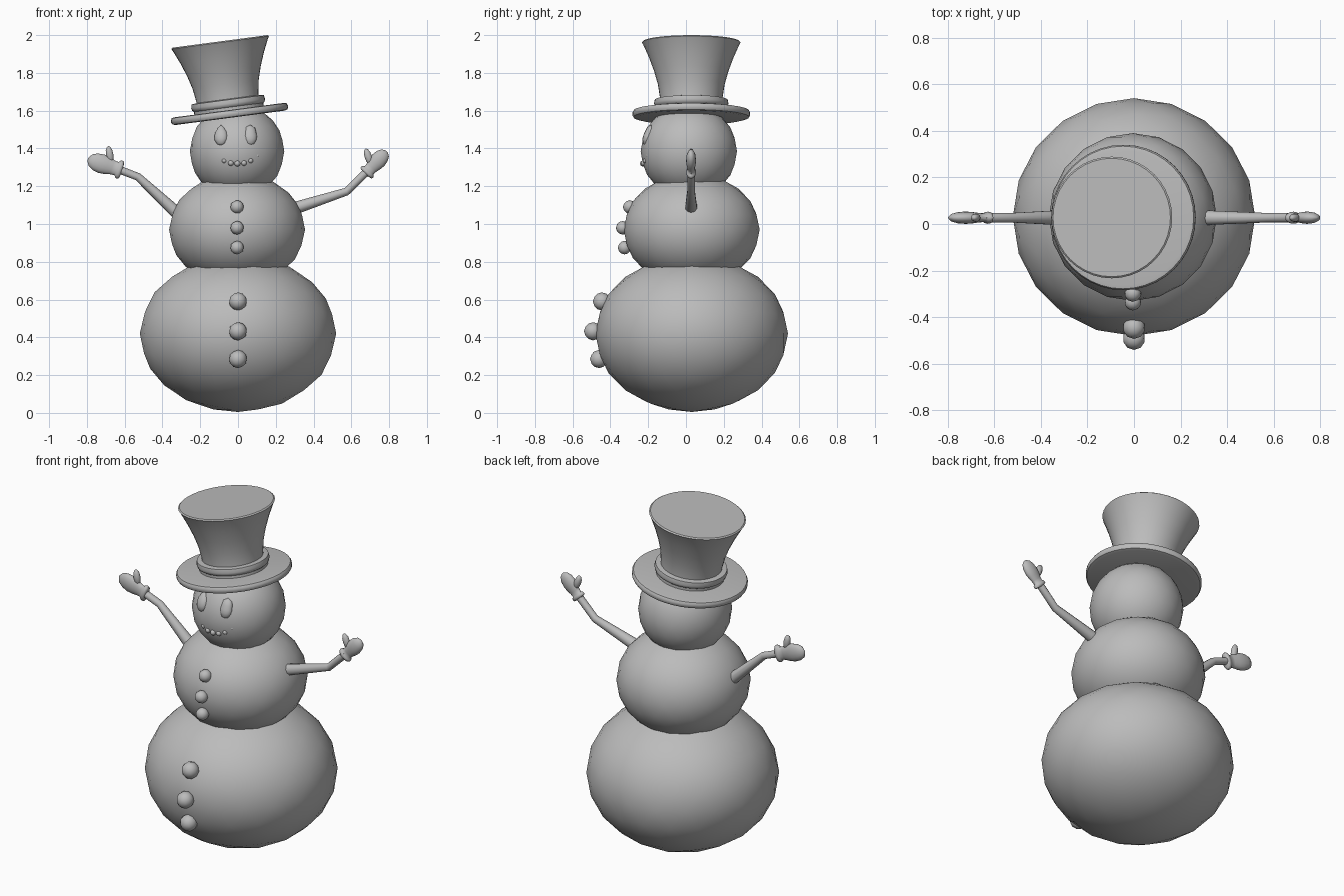
import bpy, bmesh, math
from mathutils import Vector, Matrix

cube = bpy.data.objects.get("Cube")
if cube:
    bpy.data.objects.remove(cube)

grey = bpy.data.materials.new("plain grey")
grey.use_nodes = True
COLOUR = (0.5, 0.5, 0.5, 1)
grey.diffuse_color = COLOUR
grey.node_tree.nodes["Principled BSDF"].inputs["Base Color"].default_value = COLOUR


def finish(name, bm, matrix=Matrix(), sharp_angle=180):
    bmesh.ops.transform(bm, matrix=matrix, verts=bm.verts)
    bmesh.ops.recalc_face_normals(bm, faces=bm.faces)
    mesh = bpy.data.meshes.new(name)
    bm.to_mesh(mesh)
    bm.free()
    mesh.materials.append(grey)
    obj = bpy.data.objects.new(name, mesh)
    bpy.context.collection.objects.link(obj)
    bpy.ops.object.select_all(action='DESELECT')
    obj.select_set(True)
    bpy.context.view_layer.objects.active = obj
    bpy.ops.object.shade_smooth_by_angle(angle=math.radians(sharp_angle))
    return obj


def ball(name, centre, radii, detail=3, turn=Matrix()):
    bm = bmesh.new()
    bmesh.ops.create_icosphere(bm, subdivisions=detail, radius=1)
    finish(name, bm, Matrix.Translation(centre) @ turn @ Matrix.Diagonal((*radii, 1)))


def skin_rings(bm, rings):
    for a, b in zip(rings, rings[1:]):
        for i in range(len(a)):
            j = (i + 1) % len(a)
            bm.faces.new((a[i], a[j], b[j], b[i]))
    bm.faces.new(rings[0])
    bm.faces.new(rings[-1])


def lathe(name, profile, matrix, sides=32, sharp_angle=40):
    """Revolve (radius, height) pairs about local z."""
    bm = bmesh.new()
    rings = []
    for r, h in profile:
        angles = [math.tau * i / sides for i in range(sides)]
        rings.append([bm.verts.new((r * math.cos(a), r * math.sin(a), h)) for a in angles])
    skin_rings(bm, rings)
    return finish(name, bm, matrix, sharp_angle)


def tube(name, path, radii, sides=10):
    """Tapered limb along a path in the xz plane."""
    bm = bmesh.new()
    points = [Vector(p) for p in path]
    rings = []
    for i, p in enumerate(points):
        before = points[max(i - 1, 0)]
        after = points[min(i + 1, len(points) - 1)]
        side = (after - before).normalized().cross(Vector((0, 1, 0)))
        ring = []
        for k in range(sides):
            a = math.tau * k / sides
            offset = side * math.cos(a) + Vector((0, 1, 0)) * math.sin(a)
            ring.append(bm.verts.new(p + offset * radii[i]))
        rings.append(ring)
    skin_rings(bm, rings)
    finish(name, bm, sharp_angle=50)


# Stacked snowballs
ball("lower_body", (0, 0.03, 0.42), (0.52, 0.51, 0.415))
ball("middle_body", (-0.005, 0.03, 0.97), (0.36, 0.36, 0.30))
ball("head", (-0.005, 0.015, 1.385), (0.25, 0.255, 0.25))

# Buttons
for i, (y, z) in enumerate([(-0.445, 0.59), (-0.492, 0.432), (-0.46, 0.285)]):
    ball(f"lower_button_{i + 1}", (0, y, z), (0.048,) * 3, 2)
for i, (y, z) in enumerate([(-0.298, 1.09), (-0.335, 0.98), (-0.325, 0.875)]):
    ball(f"upper_button_{i + 1}", (-0.005, y, z), (0.036,) * 3, 2)

# Teardrop eyes leaning back along the face
for name, x, tip in (("right_eye", -0.09, 0.45), ("left_eye", 0.065, 0.72)):
    place = (Matrix.Translation((x, -0.2, 1.47))
             @ Matrix.Rotation(math.radians(-18), 4, 'X')
             @ Matrix.Rotation(2 * x, 4, 'Z')
             @ Matrix.Diagonal((0.036, 0.024, 0.056, 1)))
    egg = [(0.05, -1), (0.6, -0.85), (0.95, -0.45), (1, -0.1),
           (0.88, 0.3), (tip, 0.75), (0.06, 1)]
    lathe(name, egg, place, 14, 180)

# Smile of small beads
for i in range(7):
    t = (i - 3) / 3
    x = 0.104 * t
    ball(f"mouth_bead_{i + 1}", (x - 0.003, -0.228 + 0.03 * t * t, 1.32 + 0.042 * abs(t) ** 2.5),
         (0.016 - 0.003 * abs(t),) * 3, 2)

# Tilted top hat
hat = Matrix.Translation((-0.045, 0.028, 1.582)) @ Matrix.Rotation(math.radians(-7.5), 4, 'Y')
lathe("hat_brim", [(0.29, -0.02), (0.306, -0.016), (0.312, -0.006), (0.312, 0.008),
                   (0.306, 0.018), (0.29, 0.021)], hat, 40)
lathe("hat_band", [(0.17, 0.015), (0.185, 0.018), (0.185, 0.036), (0.193, 0.042),
                   (0.197, 0.056), (0.193, 0.076), (0.165, 0.08)], hat, 40)
lathe("hat_crown", [(0.165, 0.02), (0.166, 0.09), (0.177, 0.16), (0.197, 0.23),
                    (0.223, 0.30), (0.254, 0.37), (0.261, 0.382), (0.254, 0.388)], hat, 40)

# Arms
ARM_Y = 0.027
tube("left_arm", [(0.305, ARM_Y, 1.085), (0.575, ARM_Y, 1.172), (0.69, ARM_Y, 1.285)],
     (0.033, 0.021, 0.021))
tube("right_arm", [(-0.325, ARM_Y, 1.06), (-0.53, ARM_Y, 1.25), (-0.64, ARM_Y, 1.292)],
     (0.033, 0.021, 0.021))

# Mittens: flattened cuff and palm, with an upward thumb
mitten = [(0.03, -0.004), (0.047, 0), (0.05, 0.01), (0.046, 0.02), (0.036, 0.026), (0.039, 0.05),
          (0.047, 0.08), (0.051, 0.11), (0.046, 0.145), (0.032, 0.172), (0.008, 0.186)]
for name, x, z, lean, thumb_side, size in (("left", 0.678, 1.268, 43, -1, 0.86),
                                           ("right", -0.618, 1.285, -72, 1, 1)):
    place = (Matrix.Translation((x, ARM_Y, z))
             @ Matrix.Rotation(math.radians(lean), 4, 'Y')
             @ Matrix.Diagonal((size, 0.52, size, 1)))
    lathe(name + "_mitten", mitten, place, 16, 60)
    thumb = place @ Matrix.Translation((thumb_side * 0.06, 0, 0.084))
    ball(name + "_thumb", thumb.translation, (0.02, 0.018, 0.046), 2,
         Matrix.Rotation(math.radians(lean + thumb_side * 62), 4, 'Y'))
